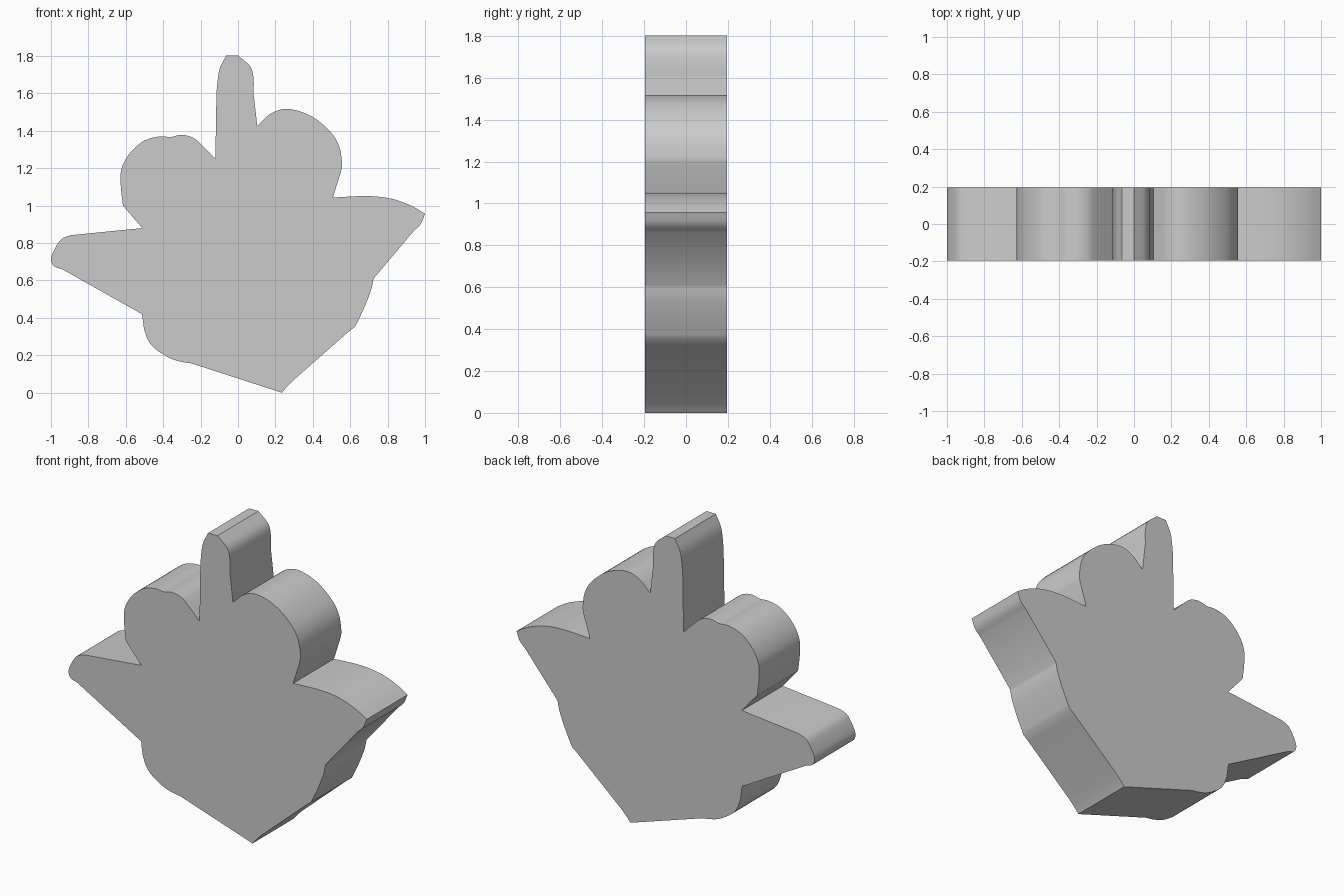
import bpy, bmesh
from mathutils import Vector

HALF_DEPTH = 0.196
STEPS = 5

# Outline in (x, z): smooth spans joined at sharp corners, each span begins where the last ended
SPANS = [
    [(0.235, 0.0), (0.262, 0.032), (0.30, 0.07)],                     # bottom point
    [(0.30, 0.07), (0.59, 0.325)],
    [(0.59, 0.325), (0.628, 0.355)],
    [(0.628, 0.355), (0.675, 0.455), (0.71, 0.545), (0.725, 0.61)],   # right flank
    [(0.725, 0.61), (0.94, 0.865)],
    [(0.94, 0.865), (0.977, 0.902), (1.0, 0.957)],                    # right tip
    [(1.0, 0.957), (0.93, 0.998), (0.84, 1.032), (0.75, 1.048), (0.65, 1.051), (0.507, 1.043)],
    [(0.507, 1.043), (0.55, 1.18)],
    [(0.55, 1.18), (0.556, 1.225), (0.54, 1.32), (0.49, 1.40), (0.39, 1.48),
     (0.27, 1.517), (0.18, 1.495), (0.103, 1.427)],                   # upper right lobe
    [(0.103, 1.427), (0.083, 1.60)],
    [(0.083, 1.60), (0.083, 1.68), (0.065, 1.745), (0.0, 1.803)],     # top finger
    [(0.0, 1.803), (-0.063, 1.803)],
    [(-0.063, 1.803), (-0.10, 1.725), (-0.115, 1.61)],
    [(-0.115, 1.61), (-0.121, 1.252)],
    [(-0.121, 1.252), (-0.215, 1.345), (-0.26, 1.371), (-0.31, 1.378), (-0.36, 1.367),
     (-0.42, 1.370), (-0.50, 1.348), (-0.575, 1.285), (-0.622, 1.20),
     (-0.627, 1.11), (-0.615, 1.0)],                                  # upper left lobe
    [(-0.615, 1.0), (-0.512, 0.88)],
    [(-0.512, 0.88), (-0.895, 0.842)],
    [(-0.895, 0.842), (-0.945, 0.82), (-0.982, 0.765), (-1.0, 0.715),
     (-0.985, 0.677), (-0.94, 0.66)],                                 # left tip
    [(-0.94, 0.66), (-0.513, 0.42)],
    [(-0.513, 0.42), (-0.498, 0.325), (-0.46, 0.25), (-0.375, 0.19),
     (-0.31, 0.167), (-0.25, 0.157)],                                 # lower left flank
]


def smooth_span(points):
    """Catmull-Rom samples along one span, leaving out its end point."""
    p = [Vector(q) for q in points]
    if len(p) == 2:
        return [p[0]]
    p = [2 * p[0] - p[1]] + p + [2 * p[-1] - p[-2]]
    out = []
    for a, b, c, d in zip(p, p[1:], p[2:], p[3:]):
        for i in range(STEPS):
            t = i / STEPS
            out.append(0.5 * (2 * b + (c - a) * t + (2 * a - 5 * b + 4 * c - d) * t ** 2
                              + (3 * b - a - 3 * c + d) * t ** 3))
    return out


outline = [v for span in SPANS for v in smooth_span(span)]
outline.append(Vector(SPANS[-1][-1]))

# Thick slab: front face extruded to the back
bm = bmesh.new()
front = bm.faces.new([bm.verts.new((v.x, -HALF_DEPTH, v.y)) for v in outline])
ext = bmesh.ops.extrude_face_region(bm, geom=[front], use_keep_orig=True)
back = [g for g in ext["geom"] if isinstance(g, bmesh.types.BMVert)]
bmesh.ops.translate(bm, verts=back, vec=(0, 2 * HALF_DEPTH, 0))
bmesh.ops.recalc_face_normals(bm, faces=bm.faces)

mesh = bpy.data.meshes.new("leaf_slab")
bm.to_mesh(mesh)
bm.free()
slab = bpy.data.objects.new("leaf_slab", mesh)
bpy.context.collection.objects.link(slab)

bpy.context.view_layer.objects.active = slab
slab.select_set(True)
bpy.ops.object.shade_smooth_by_angle(angle=0.5)
